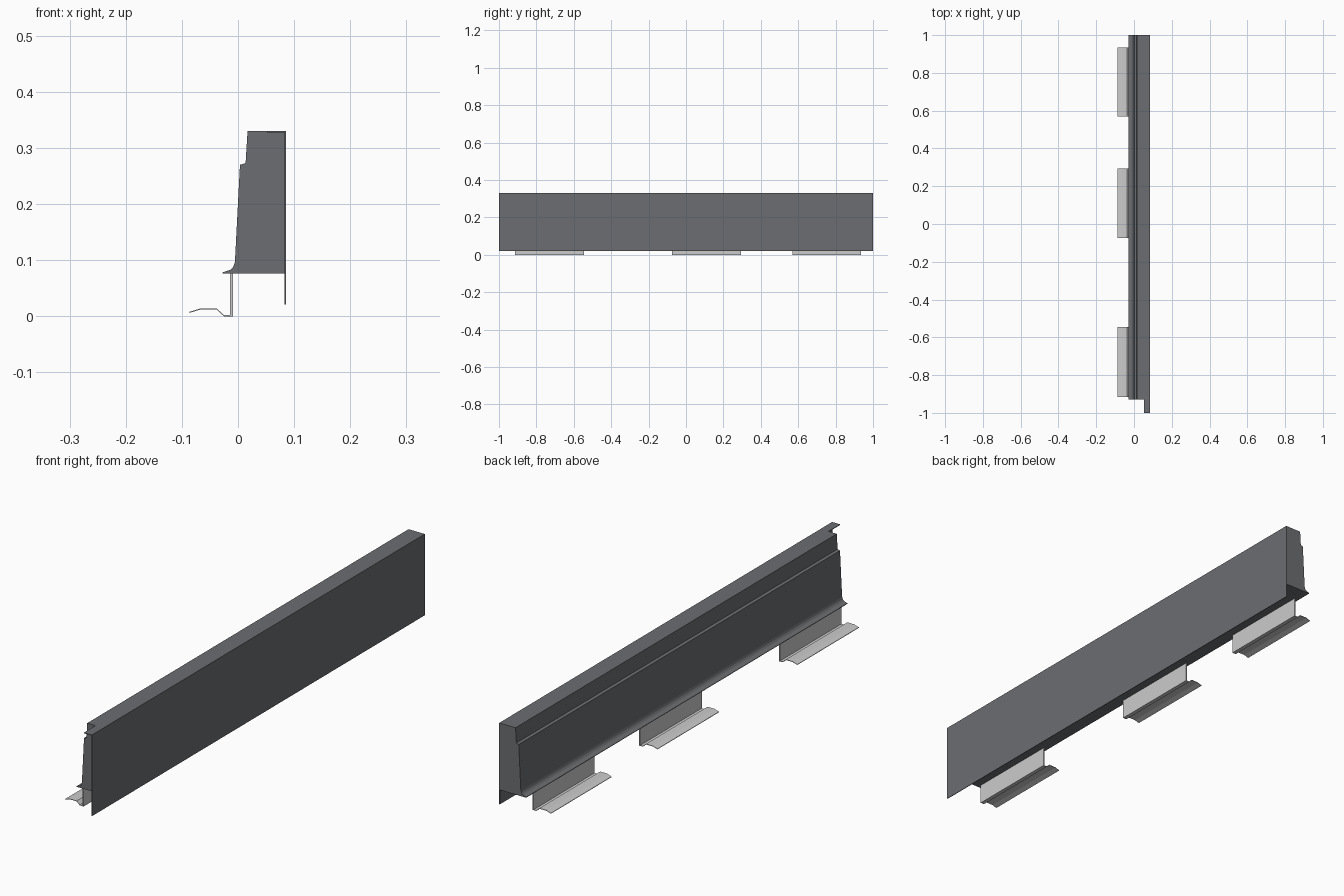
import bpy, bmesh

if "Cube" in bpy.data.objects:
    bpy.data.objects.remove(bpy.data.objects["Cube"])


def material(name, rgb):
    m = bpy.data.materials.new(name)
    m.diffuse_color = (*rgb, 1)
    m.use_nodes = True
    m.node_tree.nodes["Principled BSDF"].inputs["Base Color"].default_value = m.diffuse_color
    return m


dark = material("dark_grey", (0.15, 0.155, 0.165))


def extrude(name, profile, y0, y1, mat=None):
    """Extrude a closed (x, z) profile from y0 to y1."""
    bm = bmesh.new()
    face = bm.faces.new([bm.verts.new((x, y0, z)) for x, z in profile])
    result = bmesh.ops.extrude_face_region(bm, geom=[face])
    verts = [g for g in result["geom"] if isinstance(g, bmesh.types.BMVert)]
    bmesh.ops.translate(bm, verts=verts, vec=(0, y1 - y0, 0))
    bmesh.ops.recalc_face_normals(bm, faces=bm.faces)
    mesh = bpy.data.meshes.new(name)
    bm.to_mesh(mesh)
    bm.free()
    obj = bpy.data.objects.new(name, mesh)
    bpy.context.collection.objects.link(obj)
    if mat:
        mesh.materials.append(mat)
    return obj


def rect(x0, x1, z0, z1):
    return [(x0, z0), (x1, z0), (x1, z1), (x0, z1)]


# Moulded trim body with stepped back and flared lower lip
body = [(0.083, 0.076), (0.083, 0.33), (0.017, 0.33), (0.0135, 0.273),
        (0.0035, 0.27), (-0.0055, 0.097), (-0.008, 0.089), (-0.013, 0.083),
        (-0.028, 0.078), (-0.028, 0.076)]
extrude("trim_body", body, -0.93, 1.0, dark)

# Full-length face panel hanging below the body
extrude("face_panel", rect(0.083, 0.0855, 0.021, 0.33), -1.0, 1.0, dark)

# Thin overlapping tab at the top of the open end
extrude("end_tab", rect(0.052, 0.083, 0.3275, 0.33), -1.0, -0.93, dark)

# Mounting brackets: upright plate with a kinked spring foot
t = 0.002
foot = [(-0.014, 0.0), (-0.025, 0.0), (-0.038, 0.012), (-0.067, 0.012), (-0.0865, 0.006)]
upper = [(x, z + t) for x, z in reversed(foot)]
bracket = [(-0.009, 0.0)] + foot + upper + [(-0.014, 0.076), (-0.009, 0.076)]
for i, (y0, y1) in enumerate([(-0.915, -0.545), (-0.075, 0.295), (0.57, 0.935)]):
    extrude(f"bracket_{i + 1}", bracket, y0, y1)
